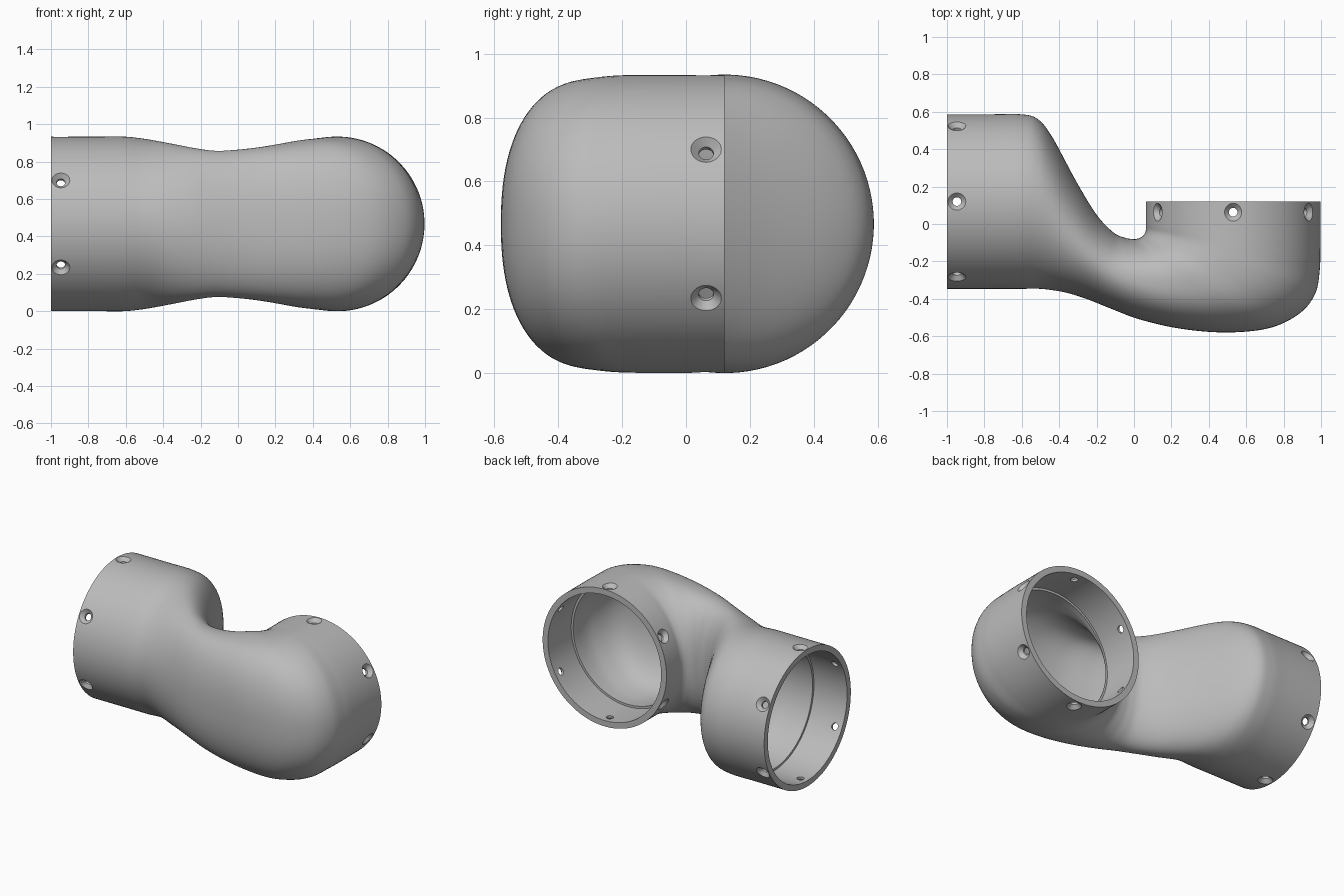
import bpy
import bmesh
import math
from mathutils import Matrix, Vector

if "Cube" in bpy.data.objects:
    bpy.data.objects.remove(bpy.data.objects["Cube"], do_unlink=True)

R = 0.467          # outer pipe radius, also the height of the axis
SIDES = 96
WALL, LEDGE = 0.04, 0.055
AXIS_Y, AXIS_X = 0.12, 0.53

grey = bpy.data.materials.new("plain grey")
grey.use_nodes = True
grey.diffuse_color = (0.5, 0.5, 0.5, 1)
grey.node_tree.nodes["Principled BSDF"].inputs["Base Color"].default_value = (0.5, 0.5, 0.5, 1)


def side_section(x, r):
    """Round section of the sideways-facing pipe."""
    return (x, AXIS_Y + r, x, AXIS_Y - r, r, 0)


def rear_section(y, r):
    """Round section of the rear-facing pipe."""
    return (AXIS_X - r, y, AXIS_X + r, y, r, 0)


def inset(s, d):
    """Shrink a section on all sides."""
    a, b = Vector(s[0:2]), Vector(s[2:4])
    step = (b - a).normalized() * d
    return (*(a + step), *(b - step), s[4] - d, s[5])


def smooth_path(stations, steps=7):
    """Catmull-Rom interpolation through the sections."""
    pts = [stations[0]] + stations + [stations[-1]]
    out = []
    for p, q, r, s in zip(pts, pts[1:], pts[2:], pts[3:]):
        for k in range(steps):
            t = k / steps
            out.append([b + 0.5 * t * (c - a + t * (2 * a - 5 * b + 4 * c - d + t * (3 * (b - c) + d - a)))
                        for a, b, c, d in zip(p, q, r, s)])
    return out + [stations[-1]]


# Sections: inner bend x, y, outer bend x, y, half height, fullness
middle = [
    (-0.52, 0.565, -0.52, -0.346, 0.458, 0),
    (-0.44, 0.47, -0.45, -0.352, 0.446, 0),
    (-0.31, 0.23, -0.36, -0.368, 0.425, 0),
    (-0.2, 0.05, -0.25, -0.402, 0.404, 0),
    (-0.11, -0.045, -0.13, -0.45, 0.391, 0.1),
    (-0.05, -0.073, 0.03, -0.51, 0.396, 0.2),
    (-0.01, -0.08, 0.25, -0.56, 0.41, 0.3),
]
outer = smooth_path(
    [side_section(-1, R), side_section(-0.75, R), side_section(-0.61, R)] + middle + [
        (0.015, -0.079, 0.5, -0.58, 0.43, 0.3),
        (0.033, -0.073, 0.73, -0.555, 0.449, 0.3),
        (0.047, -0.064, 0.89, -0.475, 0.459, 0.2),
        (0.058, -0.05, 0.97, -0.37, 0.465, 0.1),
        (0.063, -0.03, 0.993, -0.25, R, 0),
        (0.063, 0, 0.997, -0.13, R, 0),
        rear_section(0.05, R), rear_section(AXIS_Y, R)])
cavity = smooth_path(
    [side_section(-0.75, R - LEDGE), side_section(-0.61, R - LEDGE)]
    + [inset(s, LEDGE) for s in middle] + [
        (0.06, -0.14, 0.5, -0.525, 0.375, 0.2),
        (0.1, -0.137, 0.8, -0.465, 0.4, 0.1),
        (0.113, -0.134, 0.92, -0.3, R - LEDGE, 0),
        rear_section(-0.13, R - LEDGE)])
inside = ([side_section(-1, R - WALL), side_section(-0.75, R - WALL)] + cavity
          + [rear_section(-0.13, R - WALL), rear_section(AXIS_Y, R - WALL)])

# Pipe shell: one closed loft, out along the skin and back through the bore
bm = bmesh.new()
rings = []
for ix, iy, ox, oy, h, full in outer + inside[::-1]:
    a, b = Vector((ix, iy, R)), Vector((ox, oy, R))
    ring = []
    for k in range(SIDES):
        t = math.tau * (k + 0.5) / SIDES
        c, s = math.cos(t), math.sin(t)
        power = 2 / (2 + full)
        c, s = (math.copysign(abs(v) ** power, v) for v in (c, s))
        ring.append(bm.verts.new((a + b) / 2 + (b - a) / 2 * c + Vector((0, 0, h * s))))
    rings.append(ring)
for i, ring in enumerate(rings):
    nxt = rings[(i + 1) % len(rings)]
    for k in range(SIDES):
        j = (k + 1) % SIDES
        bm.faces.new((ring[k], ring[j], nxt[j], nxt[k]))
bmesh.ops.recalc_face_normals(bm, faces=bm.faces)


def make_object(name, bm):
    mesh = bpy.data.meshes.new(name)
    bm.to_mesh(mesh)
    bm.free()
    mesh.materials.append(grey)
    obj = bpy.data.objects.new(name, mesh)
    bpy.context.collection.objects.link(obj)
    return obj


pipe = make_object("elbow_pipe", bm)

# Countersunk screw holes: six around each mouth
bm = bmesh.new()
profile = [(0.38, 0.023), (0.442, 0.023), (0.466, 0.047), (0.49, 0.071)]
mouths = [
    Matrix.Translation((-0.947, AXIS_Y, R)) @ Matrix.Rotation(math.pi / 2, 4, "Z"),
    Matrix.Translation((AXIS_X, 0.063, R)),
]
for mouth in mouths:
    for k in range(6):
        place = mouth @ Matrix.Rotation(math.radians(30 + 60 * k), 4, "Y")
        loops = [[bm.verts.new(place @ Vector((d, r * math.cos(t), r * math.sin(t))))
                  for t in (math.tau * n / 32 for n in range(32))] for d, r in profile]
        for lo, hi in zip(loops, loops[1:]):
            for n in range(32):
                m = (n + 1) % 32
                bm.faces.new((lo[n], lo[m], hi[m], hi[n]))
        bm.faces.new(loops[0][::-1])
        bm.faces.new(loops[-1])
bmesh.ops.recalc_face_normals(bm, faces=bm.faces)
cutter = make_object("screw_hole_cutter", bm)
cutter.hide_render = True

cut = pipe.modifiers.new("screw holes", "BOOLEAN")
cut.operation = "DIFFERENCE"
cut.solver = "EXACT"
cut.object = cutter
bpy.ops.object.select_all(action="DESELECT")
pipe.select_set(True)
bpy.context.view_layer.objects.active = pipe
bpy.ops.object.modifier_apply(modifier=cut.name)
bpy.data.objects.remove(cutter, do_unlink=True)
bpy.ops.object.shade_smooth_by_angle(angle=math.radians(30))
